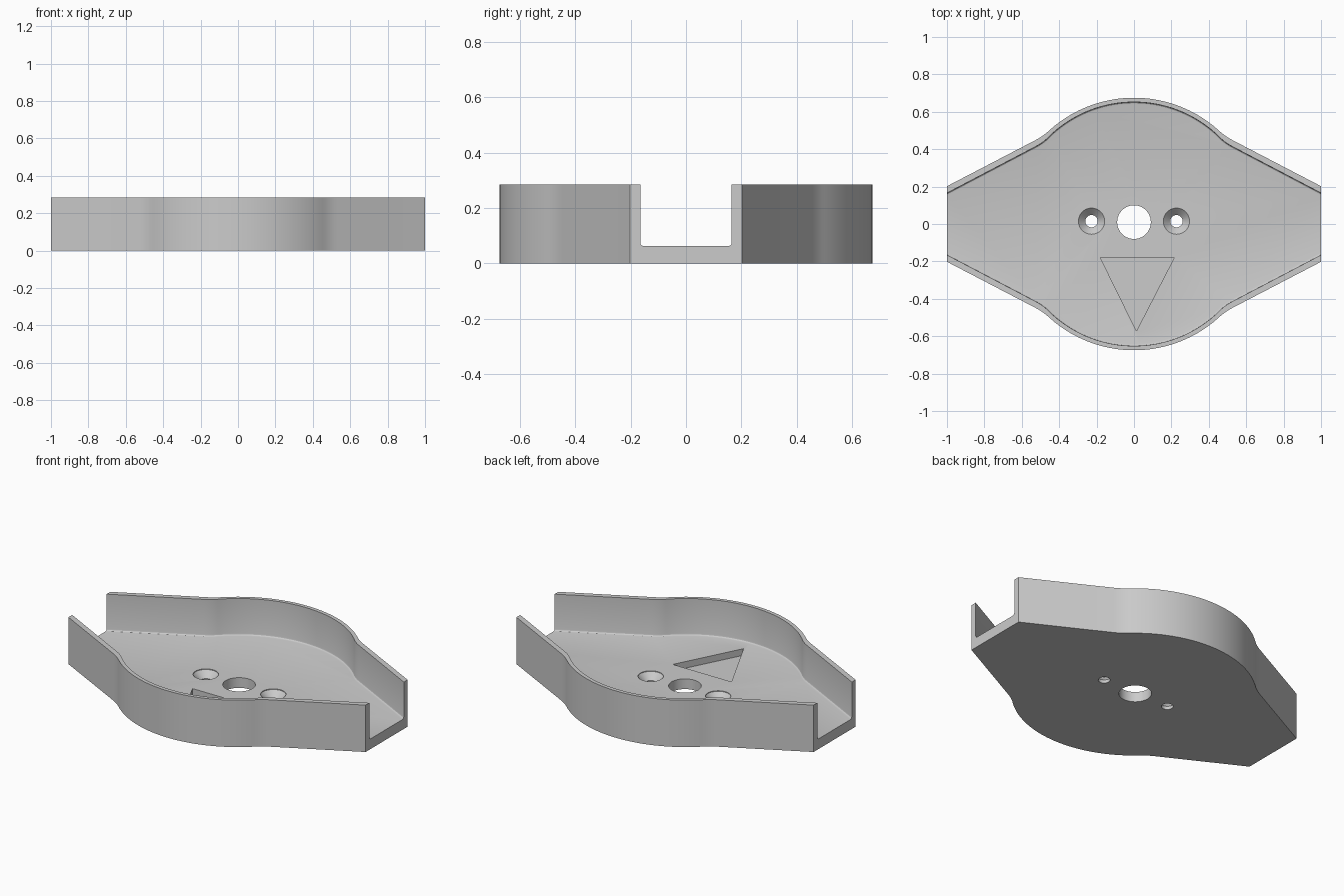
import bpy, bmesh, math
from mathutils import Vector

cube = bpy.data.objects.get("Cube")
if cube:
    bpy.data.objects.remove(cube, do_unlink=True)

HEIGHT, FLOOR = 0.285, 0.062

grey = bpy.data.materials.new("plain grey")
grey.use_nodes = True
grey.diffuse_color = (0.6, 0.6, 0.6, 1)
grey.node_tree.nodes["Principled BSDF"].inputs["Base Color"].default_value = (0.6, 0.6, 0.6, 1)


def outline(radius, end_x, end_y, corner, steps=36):
    """Round body with two tapered ends and softened concave corners."""
    end, corner = Vector((end_x, end_y)), Vector(corner)
    start = math.atan2(corner.y, corner.x) + 0.07
    arc_start = Vector((math.cos(start), math.sin(start))) * radius
    on_line = corner + (end - corner).normalized() * 0.05
    half = [end]
    for i in range(6):
        t = i / 6
        half.append(on_line * (1 - t) ** 2 + corner * 2 * t * (1 - t) + arc_start * t * t)
    for i in range(steps + 1):
        a = start + (math.pi - 2 * start) * i / steps
        half.append(Vector((math.cos(a), math.sin(a))) * radius)
    half += [Vector((-p.x, p.y)) for p in reversed(half[:7])]
    return half + [-p for p in half]


def prism(name, points, z0, z1, bottom_round=0):
    bm = bmesh.new()
    base = bm.faces.new([bm.verts.new((p[0], p[1], z0)) for p in points])
    ext = bmesh.ops.extrude_face_region(bm, geom=[base], use_keep_orig=True)
    top = [v for v in ext["geom"] if isinstance(v, bmesh.types.BMVert)]
    bmesh.ops.translate(bm, verts=top, vec=(0, 0, z1 - z0))
    bmesh.ops.recalc_face_normals(bm, faces=bm.faces)
    if bottom_round:
        edges = [e for e in bm.edges if all(abs(v.co.z - z0) < 1e-5 for v in e.verts)]
        bmesh.ops.bevel(bm, geom=edges, offset=bottom_round, segments=3,
                        profile=0.5, affect="EDGES")
    return finish(name, bm)


def turned(name, profile, x, y, sides=48):
    """Closed solid of revolution from (radius, z) pairs."""
    bm = bmesh.new()
    rings = [[bm.verts.new((x + r * math.cos(math.tau * i / sides),
                            y + r * math.sin(math.tau * i / sides), z))
              for i in range(sides)] for r, z in profile]
    for a, b in zip(rings, rings[1:]):
        for i in range(sides):
            j = (i + 1) % sides
            bm.faces.new((a[i], a[j], b[j], b[i]))
    bm.faces.new(rings[0])
    bm.faces.new(rings[-1])
    bmesh.ops.recalc_face_normals(bm, faces=bm.faces)
    return finish(name, bm)


def finish(name, bm):
    mesh = bpy.data.meshes.new(name)
    bm.to_mesh(mesh)
    bm.free()
    mesh.materials.append(grey)
    obj = bpy.data.objects.new(name, mesh)
    bpy.context.collection.objects.link(obj)
    return obj


# Solid housing
tray = prism("tray_housing", outline(0.675, 1, 0.202, (0.485, 0.47)), 0, HEIGHT)

# Open channel, centre bore, countersunk screw holes and triangular recess
cutters = [
    prism("channel_cutter", outline(0.652, 1.1, 0.113, (0.482, 0.437)),
          FLOOR, HEIGHT + 0.1, 0.012),
    turned("bore_cutter", [(0.09, -0.1), (0.09, 0.2)], 0, 0.01),
    prism("triangle_cutter", [(-0.18, -0.18), (0.215, -0.18), (0.013, -0.572)], 0.022, 0.15),
]
for side in (-1, 1):
    cutters.append(turned("screw_hole_cutter",
                          [(0.033, -0.1), (0.033, 0.02), (0.07, FLOOR - 0.004), (0.07, 0.15)],
                          side * 0.227, 0.015))

bpy.ops.object.select_all(action="DESELECT")
bpy.context.view_layer.objects.active = tray
tray.select_set(True)
for cutter in cutters:
    cutter.hide_render = True
    mod = tray.modifiers.new("cut", "BOOLEAN")
    mod.operation, mod.solver, mod.object = "DIFFERENCE", "EXACT", cutter
    bpy.ops.object.modifier_apply(modifier=mod.name)
    bpy.data.objects.remove(cutter, do_unlink=True)

bpy.ops.object.shade_smooth_by_angle(angle=math.radians(25))
